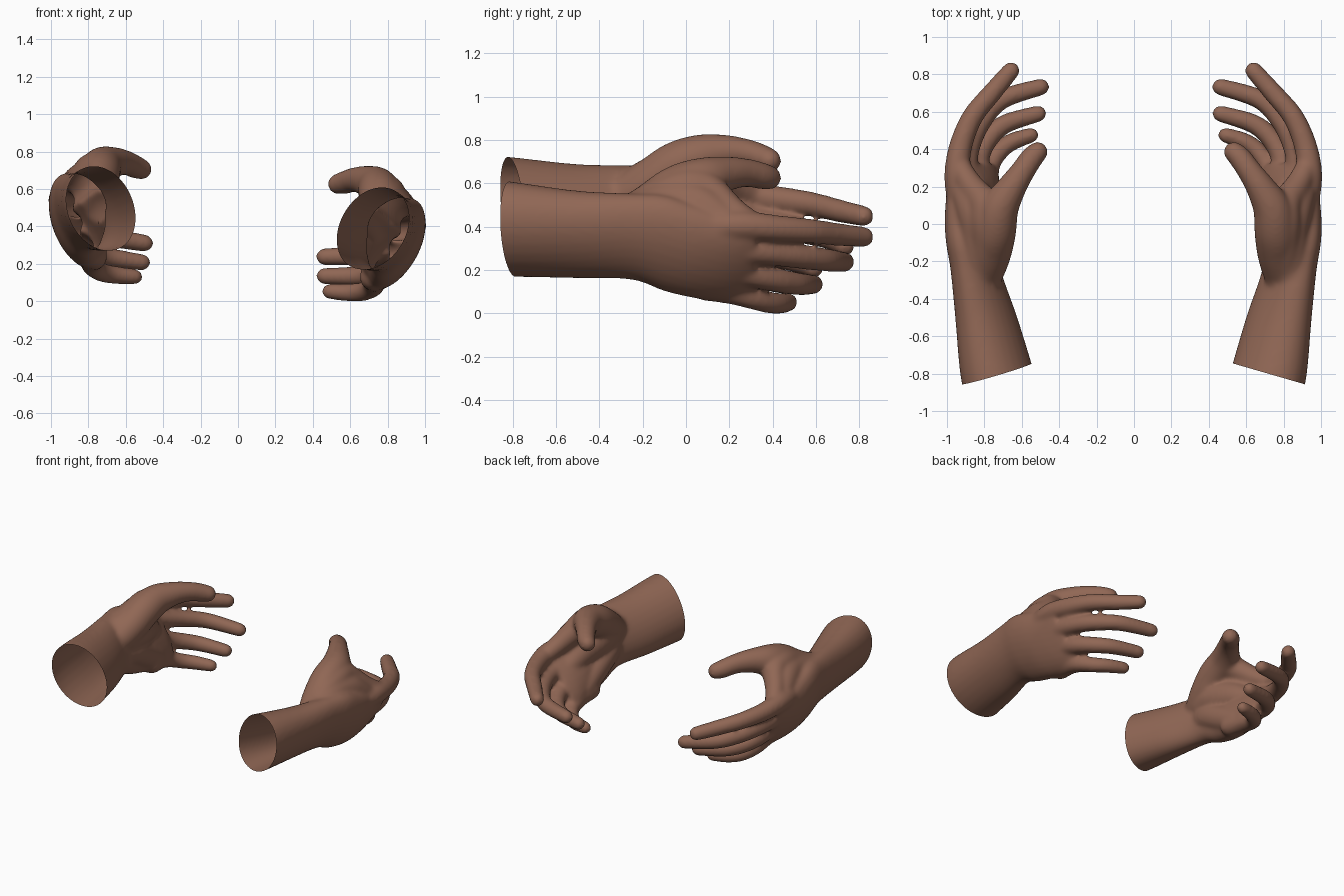
import bpy, bmesh, math
from mathutils import Vector, Matrix

if "Cube" in bpy.data.objects:
    bpy.data.objects.remove(bpy.data.objects["Cube"])

skin = bpy.data.materials.new("brown skin")
skin.diffuse_color = (0.28, 0.135, 0.09, 1)
skin.use_nodes = True
skin.node_tree.nodes["Principled BSDF"].inputs["Base Color"].default_value = skin.diffuse_color
N = 28


def spline(rows, steps=6):
    """Catmull-Rom interpolation of rows of numbers."""
    out = []
    for i in range(len(rows) - 1):
        p = [rows[max(i - 1, 0)], rows[i], rows[i + 1], rows[min(i + 2, len(rows) - 1)]]
        for s in range(steps):
            t = s / steps
            out.append([0.5 * (2 * b + (c - a) * t + (2 * a - 5 * b + 4 * c - d) * t * t
                               + (3 * b - a - 3 * c + d) * t ** 3) for a, b, c, d in zip(*p)])
    return out + [list(rows[-1])]


def skin_rings(bm, rings):
    """Closed tube through a list of rings of points."""
    vr = [[bm.verts.new(p) for p in r] for r in rings]
    for a, b in zip(vr, vr[1:]):
        for i in range(N):
            j = (i + 1) % N
            bm.faces.new((a[i], a[j], b[j], b[i]))
    bm.faces.new(vr[0][::-1])
    bm.faces.new(vr[-1])


def loft(bm, rows):
    """Leaning ellipses at rows of x, y, z, half height, half thickness, lean."""
    rings = []
    for x, y, z, a, b, lean in spline(rows):
        s, c = math.sin(math.radians(lean)), math.cos(math.radians(lean))
        ring = []
        for i in range(N):
            t = math.tau * i / N
            u, v = a * math.cos(t), b * math.sin(t)
            ring.append((x + u * s + v * c, y, z + u * c - v * s))
        rings.append(ring)
    skin_rings(bm, rings)


def tube(bm, rows, extra=0.0):
    """Round-ended tube along rows of x, y, z, radius."""
    pts = spline(rows)
    rings = []
    for k, (x, y, z, r) in enumerate(pts):
        r += extra
        d = (Vector(pts[min(k + 1, len(pts) - 1)][:3]) - Vector(pts[max(k - 1, 0)][:3])).normalized()
        e = d.cross(Vector((0, 0, 1))).normalized()
        f = e.cross(d)
        o = Vector((x, y, z))
        ring = lambda c, q: [c + (e * math.cos(math.tau * i / N) + f * math.sin(math.tau * i / N)) * q
                             for i in range(N)]
        caps = [math.radians(g) for g in (80, 60, 40, 20)]
        if k == 0:
            rings += [ring(o - d * r * math.sin(g), r * math.cos(g)) for g in caps]
        rings.append(ring(o, r))
        if k == len(pts) - 1:
            rings += [ring(o + d * r * math.sin(g), r * math.cos(g)) for g in caps[::-1]]
    skin_rings(bm, rings)


bm = bmesh.new()
# forearm, wrist and palm
loft(bm, [(0.68, -0.95, 0.405, 0.245, 0.195, 38),
          (0.72, -0.79, 0.393, 0.238, 0.184, 38),
          (0.775, -0.50, 0.37, 0.222, 0.150, 34),
          (0.83, -0.25, 0.36, 0.215, 0.122, 27),
          (0.848, -0.10, 0.33, 0.24, 0.122, 26),
          (0.845, 0.03, 0.295, 0.24, 0.122, 29),
          (0.833, 0.15, 0.265, 0.235, 0.11, 34),
          (0.828, 0.25, 0.25, 0.228, 0.088, 38),
          (0.835, 0.32, 0.25, 0.205, 0.062, 40)])
# thumb with its ball
tube(bm, [(0.82, -0.40, 0.42, 0.08), (0.80, -0.26, 0.43, 0.11), (0.772, -0.15, 0.50, 0.114),
          (0.758, -0.04, 0.576, 0.114), (0.74, 0.08, 0.622, 0.104), (0.68, 0.19, 0.65, 0.08),
          (0.62, 0.28, 0.654, 0.066), (0.57, 0.35, 0.640, 0.062), (0.535, 0.385, 0.632, 0.056)])
# heel of the palm
tube(bm, [(0.80, -0.26, 0.33, 0.10), (0.765, -0.13, 0.30, 0.10), (0.76, 0.02, 0.22, 0.10),
          (0.745, 0.14, 0.155, 0.085)])
# hollow of the palm
tube(bm, [(0.80, -0.20, 0.42, 0.12), (0.79, -0.08, 0.42, 0.12), (0.815, 0.06, 0.38, 0.11),
          (0.835, 0.18, 0.31, 0.085)])
# back of the hand and web between thumb and index finger
tube(bm, [(0.835, -0.36, 0.43, 0.09), (0.835, -0.18, 0.485, 0.10), (0.83, -0.04, 0.515, 0.105),
          (0.855, 0.07, 0.50, 0.10), (0.90, 0.18, 0.43, 0.08)])
tube(bm, [(0.815, -0.25, 0.465, 0.09), (0.80, -0.12, 0.535, 0.095), (0.80, 0.0, 0.58, 0.095),
          (0.805, 0.09, 0.575, 0.088), (0.85, 0.17, 0.515, 0.07)])
tube(bm, [(0.75, 0.07, 0.61, 0.09), (0.82, 0.13, 0.55, 0.08), (0.88, 0.215, 0.475, 0.068),
          (0.925, 0.31, 0.415, 0.058)])
# index, middle, ring and little finger
for path in (
    [(0.92, 0.14, 0.405, 0.07), (0.938, 0.27, 0.41, 0.064), (0.916, 0.42, 0.397, 0.057),
     (0.85, 0.575, 0.385, 0.052), (0.745, 0.70, 0.37, 0.048), (0.64, 0.82, 0.358, 0.043)],
    [(0.87, 0.14, 0.31, 0.07), (0.88, 0.28, 0.30, 0.063), (0.858, 0.41, 0.285, 0.056),
     (0.788, 0.55, 0.265, 0.052), (0.675, 0.665, 0.25, 0.048), (0.462, 0.733, 0.243, 0.041)],
    [(0.79, 0.12, 0.215, 0.07), (0.805, 0.26, 0.20, 0.063), (0.79, 0.36, 0.175, 0.056),
     (0.735, 0.455, 0.152, 0.051), (0.64, 0.535, 0.14, 0.047), (0.462, 0.59, 0.14, 0.04)],
    [(0.72, 0.09, 0.135, 0.066), (0.73, 0.21, 0.11, 0.058), (0.715, 0.31, 0.078, 0.05),
     (0.66, 0.39, 0.055, 0.046), (0.59, 0.44, 0.052, 0.043), (0.49, 0.475, 0.058, 0.037)]):
    tube(bm, path, 0.005)
bmesh.ops.recalc_face_normals(bm, faces=bm.faces)

# fuse the parts into one smooth skin
mesh = bpy.data.meshes.new("right_hand")
bm.to_mesh(mesh)
bm.free()
hand = bpy.data.objects.new("right_hand", mesh)
bpy.context.collection.objects.link(hand)
rem = hand.modifiers.new("fuse", 'REMESH')
rem.mode = 'VOXEL'
rem.voxel_size = 0.011
smo = hand.modifiers.new("soften", 'SMOOTH')
smo.factor = 0.5
smo.iterations = 18
dg = bpy.context.evaluated_depsgraph_get()
fused = bpy.data.meshes.new_from_object(hand.evaluated_get(dg))
hand.modifiers.clear()

# cut the forearm open
bm = bmesh.new()
bm.from_mesh(fused)
bmesh.ops.bisect_plane(bm, geom=bm.verts[:] + bm.edges[:] + bm.faces[:], plane_co=(0.717, -0.80, 0.4),
                       plane_no=(-0.29, -1, 0), clear_outer=True)
low = min(v.co.z for v in bm.verts)
bmesh.ops.translate(bm, verts=bm.verts, vec=(0, 0, -low))
for f in bm.faces:
    f.smooth = True
    f.material_index = 0
bm.to_mesh(fused)
hand.data = fused
fused.materials.clear()
fused.materials.append(skin)

# left hand: mirrored copy, rolled slightly and raised
left = bpy.data.meshes.new("left_hand")
bm.transform(Matrix.Scale(-1, 4, (1, 0, 0)) @ Matrix.Rotation(-0.14, 4, 'Y')
             @ Matrix.Translation((0.074, 0, 0)))
bmesh.ops.reverse_faces(bm, faces=bm.faces)
bm.to_mesh(left)
bm.free()
left.materials.append(skin)
bpy.context.collection.objects.link(bpy.data.objects.new("left_hand", left))
